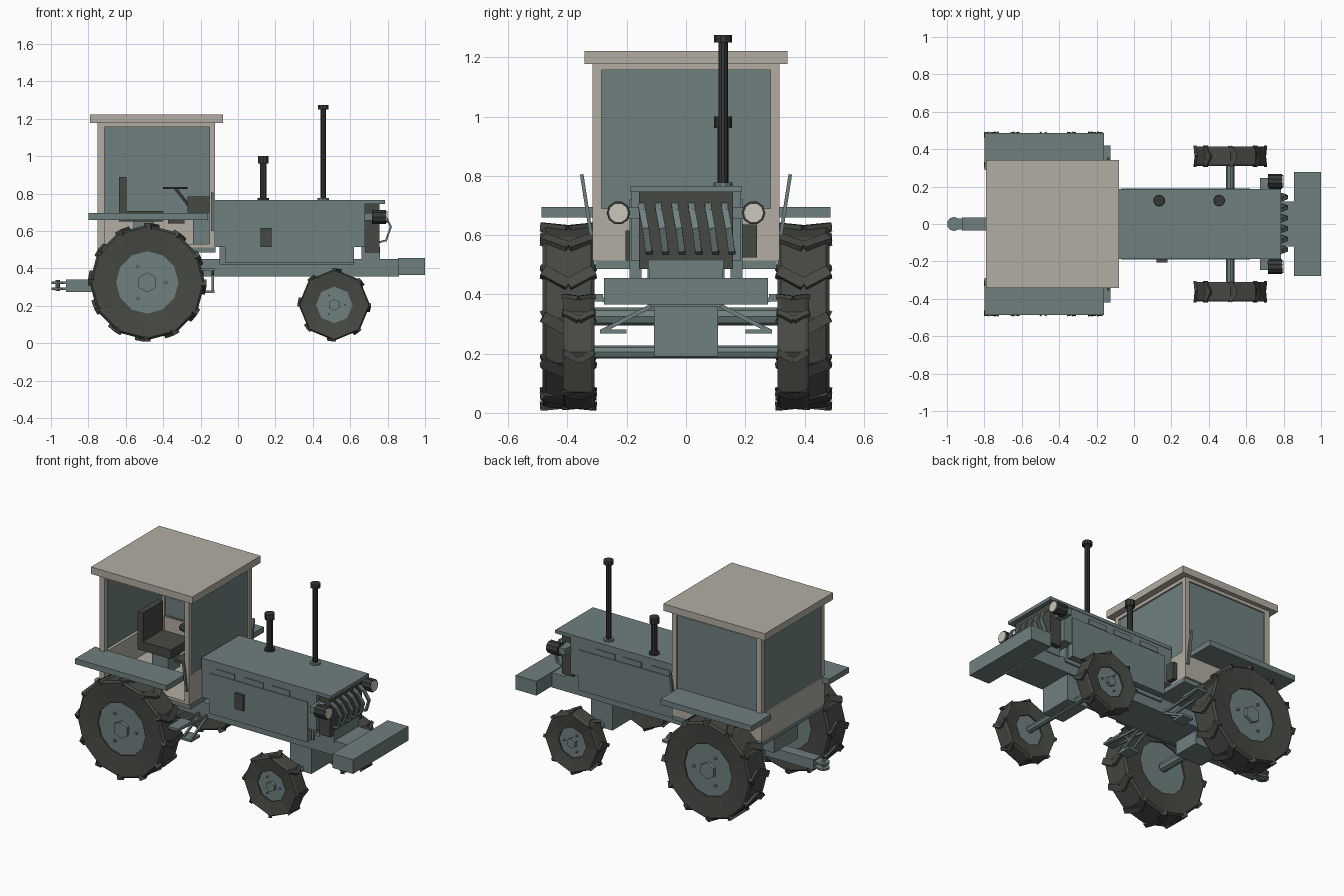
import bpy, bmesh, math
from mathutils import Vector, Matrix

if "Cube" in bpy.data.objects:
    bpy.data.objects.remove(bpy.data.objects["Cube"])


def mat(name, c):
    m = bpy.data.materials.new(name)
    m.diffuse_color = (*c, 1)
    m.use_nodes = True
    m.node_tree.nodes["Principled BSDF"].inputs["Base Color"].default_value = m.diffuse_color
    return m


TEAL = mat("grey teal paint", (0.16, 0.215, 0.215))
BEIGE = mat("warm beige", (0.45, 0.42, 0.36))
DARK = mat("dark rubber", (0.062, 0.066, 0.056))
PIPE = mat("black pipe", (0.035, 0.04, 0.037))
LENS = mat("lamp lens", (0.6, 0.58, 0.5))


def finish(name, bm, m):
    bmesh.ops.recalc_face_normals(bm, faces=bm.faces)
    me = bpy.data.meshes.new(name)
    bm.to_mesh(me)
    bm.free()
    me.materials.append(m)
    ob = bpy.data.objects.new(name, me)
    bpy.context.collection.objects.link(ob)
    return ob


def box(name, x0, x1, y0, y1, z0, z1, m):
    bm = bmesh.new()
    M = Matrix.Translation(((x0+x1)/2, (y0+y1)/2, (z0+z1)/2)) @ Matrix.Diagonal(
        (abs(x1-x0), abs(y1-y0), abs(z1-z0), 1))
    bmesh.ops.create_cube(bm, size=1, matrix=M)
    return finish(name, bm, m)


def cyl(name, c, r, depth, axis, n, m, r2=None):
    bm = bmesh.new()
    R = {'x': Matrix.Rotation(math.pi/2, 4, 'Y'), 'y': Matrix.Rotation(math.pi/2, 4, 'X'),
         'z': Matrix.Identity(4)}[axis]
    bmesh.ops.create_cone(bm, cap_ends=True, segments=n, radius1=r, radius2=r if r2 is None else r2,
                          depth=depth, matrix=Matrix.Translation(c) @ R)
    return finish(name, bm, m)


def bar_into(bm, p, q, w, h, up):
    # square bar from p to q, h along the up direction
    p, q, up = Vector(p), Vector(q), Vector(up)
    d = (q - p).normalized()
    s = d.cross(up).normalized()
    u = s.cross(d)
    M = Matrix((s*w, d*(q-p).length, u*h)).transposed().to_4x4()
    bmesh.ops.create_cube(bm, size=1, matrix=Matrix.Translation((p+q)/2) @ M)


def bars(name, segs, w, h, up, m):
    bm = bmesh.new()
    for p, q in segs:
        bar_into(bm, p, q, w, h, up)
    return finish(name, bm, m)


def wheel(name, cx, cy, cz, R, hw, hub, n, lug, s):
    # tyre: turned profile with low side count
    prof = [(hub, hw-.012), (R*.93, hw), (R*.965, hw-.012), (R*.965, -hw+.012), (R*.93, -hw), (hub, -hw+.012)]
    bm = bmesh.new()
    rings = []
    for i in range(n):
        a = 2*math.pi*i/n
        rings.append([bm.verts.new((cx+r*math.sin(a), cy+y, cz+r*math.cos(a))) for r, y in prof])
    for i in range(n):
        A, B = rings[i], rings[(i+1) % n]
        for j in range(6):
            k = (j+1) % 6
            bm.faces.new((A[j], A[k], B[k], B[j]))
    finish(name + "_tyre", bm, DARK)
    # chevron tread lugs on the corners
    bm = bmesh.new()
    for i in range(n):
        a = 2*math.pi*i/n
        for t in (-1, 1):
            b = a + .16
            r = R*.975 - lug/2
            p = (cx+r*math.sin(b), cy, cz+r*math.cos(b))
            r += R*.015
            q = (cx+r*math.sin(a), cy+t*hw*.98, cz+r*math.cos(a))
            bar_into(bm, p, q, lug*1.3, lug, (math.sin(a), 0, math.cos(a)))
    finish(name + "_tread", bm, DARK)
    # rim, hub nut and bolts
    cyl(name + "_rim", (cx, cy, cz), hub, 2*hw-.04, 'y', n, TEAL)
    cyl(name + "_hub", (cx, cy+s*(hw-.015), cz), hub*.32, .03, 'y', 6, TEAL)
    for i in range(3):
        a = math.pi/2 + i*2*math.pi/3
        rr = hub*.6
        cyl(name + "_bolt", (cx+rr*math.sin(a), cy+s*(hw-.016), cz+rr*math.cos(a)), hub*.055, .016, 'y', 6, TEAL)


for s, side in ((-1, "right"), (1, "left")):
    wheel("rear_wheel_" + side, -.485, s*.397, .325, .32, .088, .167, 12, .03, s)
    wheel("front_wheel_" + side, .515, s*.362, .205, .198, .053, .098, 8, .016, s)
    # fender, grab handle, steps
    box("fender_" + side, -.8, -.16, s*.29, s*.487, .66, .695, TEAL)
    bars("grab_handle_" + side, [((-.137, s*.32, .6), (-.137, s*.352, .805))], .014, .012, (0, 1, 0), TEAL)
    box("upper_step_" + side, -.2, -.125, s*.28, s*.42, .387, .402, TEAL)
    box("lower_step_" + side, -.2, -.125, s*.2, s*.29, .268, .282, TEAL)
    bars("step_brace_" + side, [((x, s*.285, .275), (x, s*.1, .37)) for x in (-.19, -.135)]
         + [((x, s*.4, .39), (x, s*.1, .37)) for x in (-.19, -.135)], .012, .014, (0, 0, 1), TEAL)
    # headlight
    box("headlight_bracket_" + side, .675, .725, s*.15, s*.245, .655, .695, TEAL)
    cyl("headlight_" + side, (.755, s*.228, .675), .04, .075, 'x', 10, PIPE)
    cyl("headlight_lens_" + side, (.795, s*.228, .675), .034, .009, 'x', 10, LENS)
    # engine side panel and louvres
    box("side_panel_" + side, -.07, .62, s*.15, s*.191, .43, .685, TEAL)
    for x in (-.02, .18, .365):
        box("louvre_" + side, x, x+.13, s*.18, s*.191, .688, .722, TEAL)

# axles and chassis
cyl("rear_axle", (-.485, 0, .325), .03, .64, 'y', 8, TEAL)
cyl("front_axle", (.515, 0, .205), .022, .64, 'y', 8, TEAL)
box("front_axle_support", .44, .59, -.108, .108, .19, .37, TEAL)
box("chassis", -.7, .86, -.12, .12, .357, .45, TEAL)
box("gearbox", -.58, -.39, -.09, .09, .27, .49, TEAL)
box("front_weight", .855, 1, -.277, .277, .365, .455, TEAL)
box("engine_block", -.1, .62, -.13, .13, .42, .55, TEAL)
box("radiator_base", .66, .76, -.125, .125, .44, .515, TEAL)

# drawbar and clevis
box("drawbar", -.92, -.4, -.035, .035, .275, .34, TEAL)
for z in (.291, .324):
    box("clevis_plate", -.962, -.91, -.03, .03, z-.006, z+.006, TEAL)
    cyl("clevis_end", (-.962, 0, z), .038, .012, 'z', 10, TEAL)
cyl("hitch_pin", (-.965, 0, .308), .012, .06, 'z', 8, TEAL)

# hood and grille
box("hood_body", -.125, .68, -.185, .185, .515, .745, TEAL)
box("hood_top", -.125, .785, -.188, .188, .745, .766, TEAL)
box("grille_core", .68, .757, -.158, .158, .485, .745, DARK)
for i in range(6):
    y = -.142 + i*.056
    bars("grille_vane", [((.757, y-.008, .705), (.79, y-.006, .68)), ((.788, y-.006, .685), (.818, y+.006, .62)),
                         ((.818, y+.006, .625), (.79, y+.016, .545)), ((.792, y+.016, .55), (.755, y+.018, .54))],
         .01, .022, (0, 1, 0), TEAL)
box("side_filter", .12, .18, -.205, -.18, .515, .615, DARK)
box("side_box", -.12, -.09, .185, .24, .525, .635, DARK)

# exhaust and air intake
for nm, x, top, cap, r in (("exhaust", .455, 1.275, .025, .016), ("air_intake", .135, 1.0, .038, .019)):
    cyl(nm + "_pipe", (x, .125, (.76+top-.01)/2), r, top-.01-.76, 'z', 10, PIPE)
    cyl(nm + "_cap", (x, .125, top-cap/2), .03, cap, 'z', 10, PIPE)
    cyl(nm + "_flange", (x, .125, .771), .032, .012, 'z', 10, TEAL if nm == "exhaust" else PIPE)

# cab: base, floor, posts, rails, sills, glass (right side is open)
box("cab_base", -.75, -.12, -.305, .305, .485, .515, TEAL)
box("cab_floor", -.75, -.125, -.312, .312, .513, .53, BEIGE)
for x0, x1 in ((-.75, -.715), (-.153, -.122)):
    for s in (-1, 1):
        box("cab_post", x0, x1, s*.285, s*.315, .515, 1.18, BEIGE)
for s in (-1, 1):
    box("cab_side_rail", -.75, -.122, s*.285, s*.315, 1.157, 1.18, BEIGE)
box("cab_side_sill", -.75, -.122, .285, .315, .515, .69, BEIGE)
box("side_glass", -.716, -.152, .297, .306, .69, 1.158, TEAL)
for nm, x0, x1, g in (("rear", -.75, -.715, -.738), ("front", -.153, -.122, -.138)):
    box(nm + "_rail", x0, x1, -.29, .29, 1.157, 1.18, BEIGE)
    box(nm + "_sill", x0, x1, -.29, .29, .515, .69, BEIGE)
    box(nm + "_glass", g-.004, g+.005, -.286, .286, .69, 1.158, TEAL)
box("cab_roof", -.792, -.08, -.342, .342, 1.178, 1.222, BEIGE)

# seat, dashboard, steering wheel
box("seat_pedestal", -.56, -.45, -.06, .06, .53, .65, TEAL)
box("seat_cushion", -.635, -.4, -.1, .1, .65, .708, DARK)
box("seat_back", -.635, -.597, -.1, .1, .7, .89, DARK)
box("dashboard", -.27, -.153, -.13, .13, .7, .785, DARK)
box("dash_support", -.24, -.153, -.07, .07, .53, .7, TEAL)
bars("steering_column", [((-.335, 0, .828), (-.25, 0, .72))], .016, .016, (0, 1, 0), PIPE)
cyl("steering_wheel", (-.335, 0, .83), .065, .01, 'z', 12, PIPE)
box("pedal_box", -.375, -.285, -.1, .1, .64, .66, DARK)
